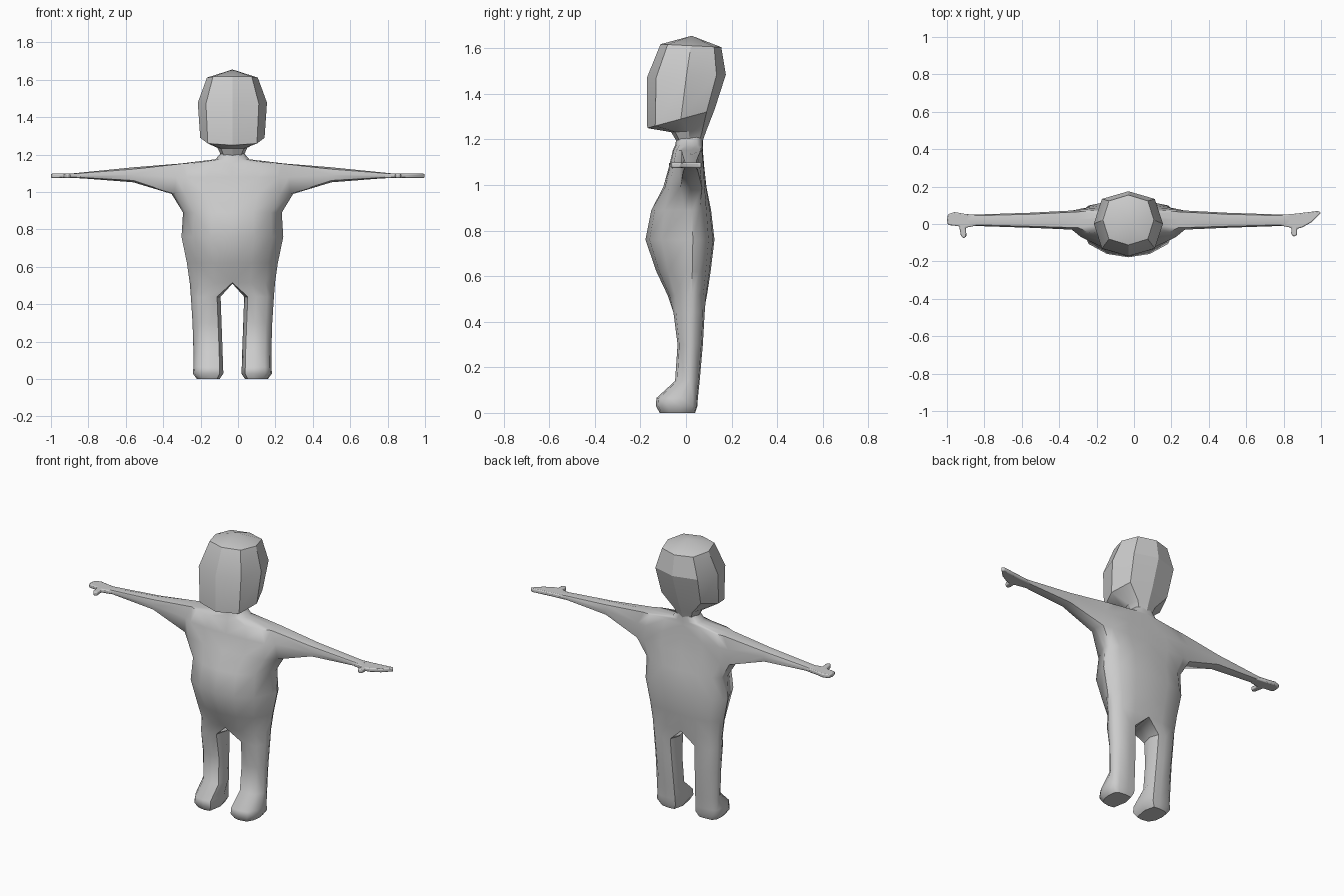
import bpy, bmesh, math

if "Cube" in bpy.data.objects:
    bpy.data.objects.remove(bpy.data.objects["Cube"])

CX = -0.03  # centre line of the figure

grey = bpy.data.materials.new("light_grey")
grey.diffuse_color = (0.6, 0.6, 0.6, 1)
grey.use_nodes = True
grey.node_tree.nodes["Principled BSDF"].inputs["Base Color"].default_value = grey.diffuse_color


def finish(bm, name, x=0.0, angle=45):
    bmesh.ops.recalc_face_normals(bm, faces=bm.faces)
    me = bpy.data.meshes.new(name)
    bm.to_mesh(me)
    bm.free()
    ob = bpy.data.objects.new(name, me)
    bpy.context.collection.objects.link(ob)
    ob.location.x = x
    me.materials.append(grey)
    bpy.ops.object.select_all(action='DESELECT')
    ob.select_set(True)
    bpy.context.view_layer.objects.active = ob
    bpy.ops.object.shade_smooth_by_angle(angle=math.radians(angle))
    return ob


def bridge(bm, a, b, closed=True, skip=()):
    n = len(a)
    for i in range(n if closed else n - 1):
        if i not in skip:
            j = (i + 1) % n
            bm.faces.new((a[i], a[j], b[j], b[i]))


def half_ring(bm, z, x0, x1, yf, yb, s0, s1, fx, fd):
    """Nine points from front to back round one side; s0..s1 is the flat side strip."""
    xs = fx + [1] + fx[::-1]
    ys = [s0 + (yf - s0) * d for d in fd] + [(s0 + s1) / 2]
    ys += [s1 + (yb - s1) * d for d in fd[::-1]]
    return [bm.verts.new((x0 + (x1 - x0) * f, y, z)) for f, y in zip(xs, ys)]


# ---- body: right half, mirrored ----
bm = bmesh.new()
# z, half width, front y, back y, side strip y range
torso = [(0.515, .228, -.080, .092, .000, .050), (0.62, .243, -.130, .108, .000, .055),
         (0.76, .272, -.178, .125, .000, .060), (0.89, .264, -.152, .110, -.005, .060),
         (0.99, .325, -.100, .090, -.025, .070), (1.08, .318, -.075, .080, -.030, .072),
         (1.152, .28, -.058, .074, -.020, .065), (1.175, .09, -.048, .074, .000, .050),
         (1.21, .060, -.040, .074, .000, .045)]
T = [half_ring(bm, r[0], 0, *r[1:], [0, .42, .78, .95], [1, .9, .6, 0]) for r in torso]
for i in range(len(T) - 1):
    bridge(bm, T[i], T[i + 1], False, (3, 4) if i in (4, 5) else ())

# arm grown from the opening in the side strip
grid = [(-1, -1), (0, -1), (1, -1), (1, 0), (1, 1), (0, 1), (-1, 1), (-1, 0)]
prev = [T[5 + v][4 + u] for u, v in grid]
# distance, y centre, y half, z centre, z half
for d, yc, hy, zc, hz in [(.53, .020, .040, 1.092, .040), (.80, .020, .031, 1.089, .016),
                          (.86, .021, .031, 1.087, .012)]:
    sec = [bm.verts.new((d, yc + u * hy * (.8 if v else 1), zc + v * hz * (.75 if u else 1)))
           for u, v in grid]
    bridge(bm, prev, sec)
    prev = sec
bm.faces.new(prev)

# leg and foot grown from the lower torso ring and the crotch point
prev = T[0] + [bm.verts.new((0, .01, .51))]
for z, xi, xo, yf, yb, s0, s1 in [(.44, .063, .222, -.055, .082, .000, .045),
                                  (.30, .058, .213, -.037, .074, .000, .040),
                                  (.14, .052, .208, -.048, .060, .000, .035),
                                  (.065, .050, .208, -.130, .052, -.075, .030),
                                  (.03, .048, .212, -.132, .050, -.080, .030),
                                  (.0, .068, .190, -.115, .040, -.070, .020)]:
    ring = half_ring(bm, z, xi, xo, yf, yb, s0, s1, [.12, .4, .78, .95], [.85, 1, .8, 0])
    ring.append(bm.verts.new((xi, (s0 + s1) / 2, z)))
    bridge(bm, prev, ring)
    prev = ring
bm.faces.new(prev)
body = finish(bm, "body", CX)
mir = body.modifiers.new("mirror", 'MIRROR')
mir.use_clip = True

# ---- head: faceted eight-sided loft with a peaked crown ----
bm = bmesh.new()
prev = None
# half width, front y, back y, front z, back z
for hw, yf, yb, zf, zb in [(.058, -.040, .072, 1.19, 1.19), (.080, -.065, .090, 1.232, 1.24),
                           (.172, -.170, .125, 1.25, 1.33), (.185, -.172, .175, 1.47, 1.485),
                           (.136, -.112, .155, 1.618, 1.605)]:
    ring = []
    for k in range(8):
        c, s = math.sin(k * math.pi / 4), -math.cos(k * math.pi / 4)
        fx = c if abs(c) > .9 else c * 1.08
        fy = s if abs(s) > .9 else s * 1.08
        y = (yf + yb) / 2 + fy * (yb - yf) / 2
        ring.append(bm.verts.new((hw * fx, y, zf + (zb - zf) * (fy + 1) / 2)))
    if prev:
        bridge(bm, prev, ring)
    prev = ring
crown = bm.verts.new((0, .025, 1.655))
for k in range(8):
    bm.faces.new((prev[k], prev[(k + 1) % 8], crown))
finish(bm, "head", CX, 25)


# ---- hands: thin rounded mitts with a thumb ----
def hand(name, outline):
    bm = bmesh.new()
    lo = bm.faces.new([bm.verts.new((x, y, 1.075)) for x, y in outline])
    up = bmesh.ops.extrude_face_region(bm, geom=[lo])["geom"]
    bmesh.ops.translate(bm, vec=(0, 0, .023), verts=[g for g in up if isinstance(g, bmesh.types.BMVert)])
    ob = finish(bm, name)
    bev = ob.modifiers.new("bevel", 'BEVEL')
    bev.width, bev.segments = .006, 2


hand("left_side_hand", [(-.84, .048), (-.91, .055), (-.96, .064), (-.995, .052), (-1, .02), (-.995, -.005),
                        (-.935, -.012), (-.925, -.065), (-.91, -.077), (-.895, -.065), (-.90, -.02),
                        (-.84, -.008)])
hand("right_side_hand", [(.78, .048), (.86, .055), (.92, .062), (.985, .070), (1, .06), (.95, .01),
                         (.90, -.018), (.872, -.025), (.872, -.058), (.855, -.068), (.84, -.055),
                         (.842, -.02), (.78, -.008)])
